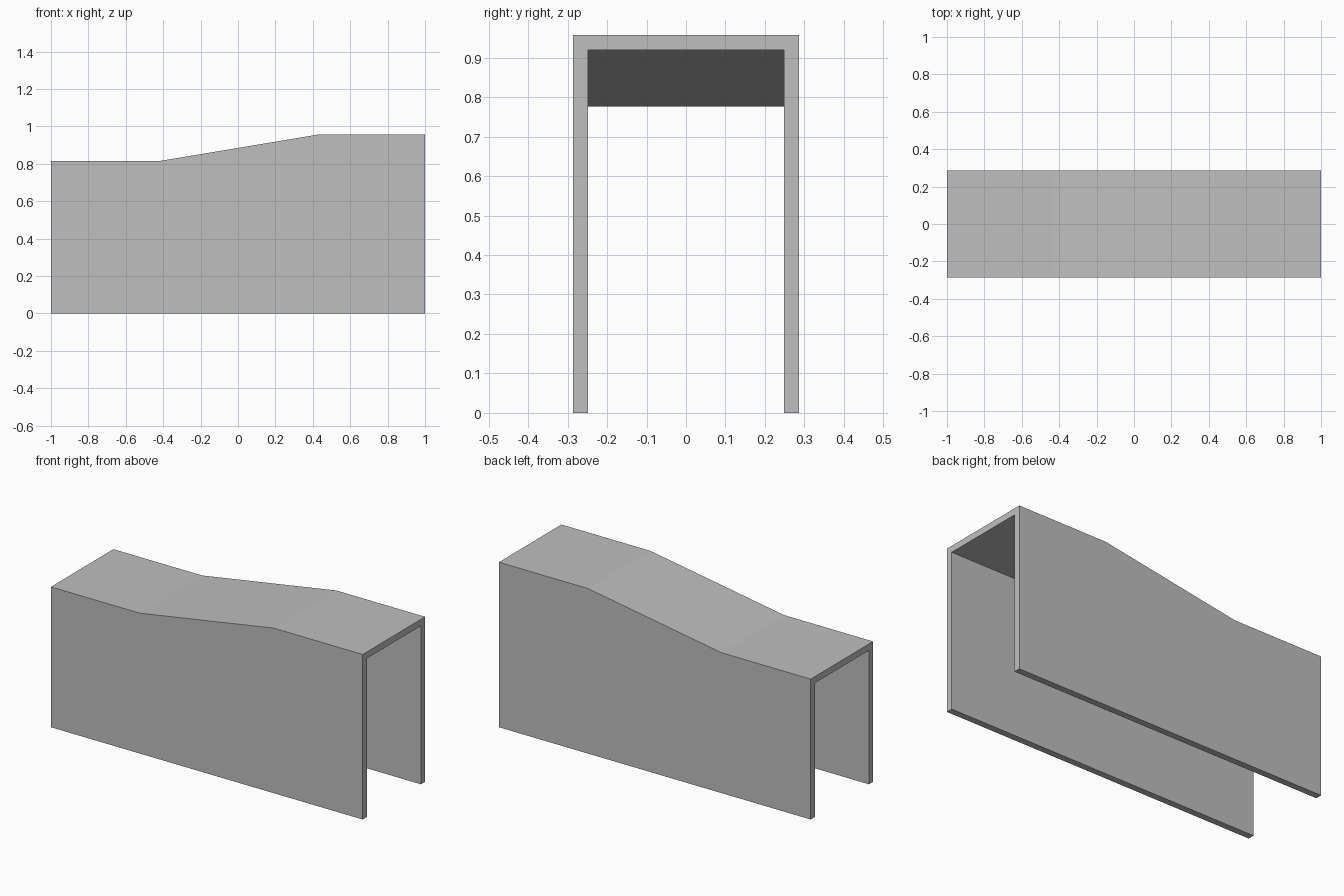
import bpy
import bmesh

cube = bpy.data.objects.get("Cube")
if cube:
    bpy.data.objects.remove(cube, do_unlink=True)

HALF_WIDTH = 0.286
THICK = 0.038
# Stations along the length: (x, top height)
STATIONS = [(-1, 0.814), (-0.429, 0.814), (0.429, 0.957), (1, 0.957)]

grey = bpy.data.materials.new("light_grey")
grey.use_nodes = True
colour = (0.52, 0.52, 0.52, 1)
grey.diffuse_color = colour
grey.node_tree.nodes["Principled BSDF"].inputs["Base Color"].default_value = colour


def channel_section(top):
    """Upside-down U cross-section as (y, z) points."""
    w, i = HALF_WIDTH, HALF_WIDTH - THICK
    return [(-w, 0), (-w, top), (w, top), (w, 0),
            (i, 0), (i, top - THICK), (-i, top - THICK), (-i, 0)]


# Channel cover lofted through the stations
bm = bmesh.new()
rings = [[bm.verts.new((x, y, z)) for y, z in channel_section(top)]
         for x, top in STATIONS]
for a, b in zip(rings, rings[1:]):
    for k in range(len(a)):
        n = (k + 1) % len(a)
        bm.faces.new((a[k], a[n], b[n], b[k]))

# End caps: two legs and the bridge between them
for r in (rings[0], rings[-1]):
    for quad in ((0, 1, 6, 7), (1, 2, 5, 6), (2, 3, 4, 5)):
        bm.faces.new([r[k] for k in quad])
bmesh.ops.recalc_face_normals(bm, faces=bm.faces)

mesh = bpy.data.meshes.new("channel_cover")
bm.to_mesh(mesh)
bm.free()
mesh.materials.append(grey)
cover = bpy.data.objects.new("channel_cover", mesh)
bpy.context.collection.objects.link(cover)
